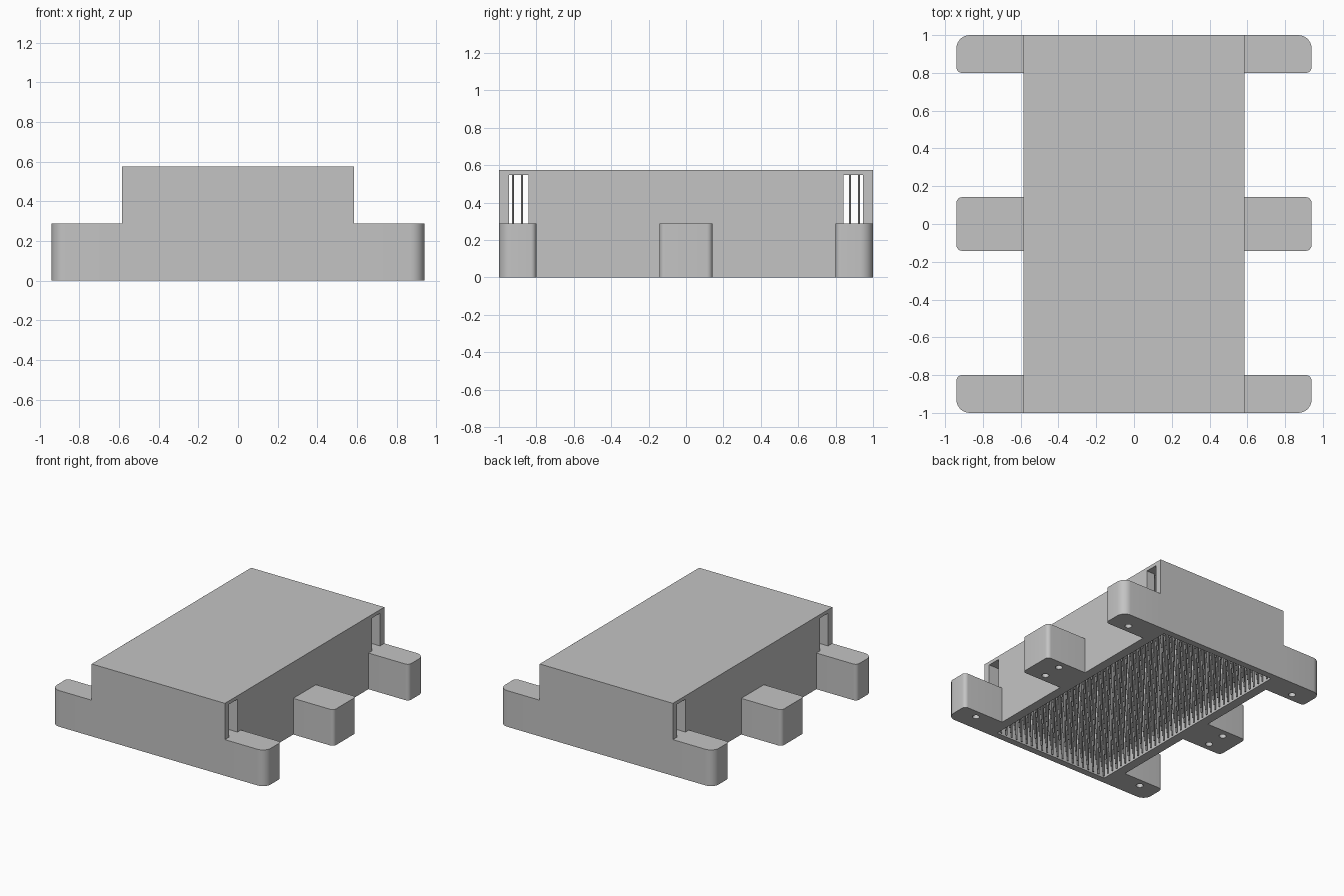
import bpy, bmesh, math
from mathutils import Matrix

cube = bpy.data.objects.get("Cube")
if cube:
    bpy.data.objects.remove(cube, do_unlink=True)

grey = bpy.data.materials.new("plain grey")
grey.use_nodes = True
grey.diffuse_color = (0.55, 0.55, 0.55, 1)
grey.node_tree.nodes["Principled BSDF"].inputs["Base Color"].default_value = (0.55, 0.55, 0.55, 1)

HALF_W, TOP = 0.585, 0.575          # main block
TAB_X, TAB_TOP = 0.94, 0.287        # mounting tabs
CAV_X, CAV_Y, ROOF = 0.51, 0.947, 0.547   # hollow underneath


def make_object(name, bm):
    bmesh.ops.recalc_face_normals(bm, faces=bm.faces)
    mesh = bpy.data.meshes.new(name)
    bm.to_mesh(mesh)
    bm.free()
    mesh.materials.append(grey)
    obj = bpy.data.objects.new(name, mesh)
    bpy.context.collection.objects.link(obj)
    return obj


def add_box(bm, x0, x1, y0, y1, z0, z1):
    size = Matrix.Diagonal((x1 - x0, y1 - y0, z1 - z0, 1))
    centre = Matrix.Translation(((x0 + x1) / 2, (y0 + y1) / 2, (z0 + z1) / 2))
    bmesh.ops.create_cube(bm, size=1, matrix=centre @ size)


def add_cylinder(bm, x, y, z0, z1, radius, sides):
    bmesh.ops.create_cone(bm, cap_ends=True, segments=sides, radius1=radius, radius2=radius,
                          depth=z1 - z0, matrix=Matrix.Translation((x, y, (z0 + z1) / 2)))


def round_corner(x, y, r, start):
    """Quarter arc inside a corner on the +x side, counter-clockwise from start degrees."""
    cx, cy = x - r, y + (r if start < 0 else -r)
    angles = [math.radians(start + 90 * i / 8) for i in range(9)]
    return [(cx + r * math.cos(a), cy + r * math.sin(a)) for a in angles]


def combine(target, tool, operation):
    mod = target.modifiers.new(operation.lower(), 'BOOLEAN')
    mod.operation = operation
    mod.solver = 'EXACT'
    mod.object = tool
    bpy.ops.object.select_all(action='DESELECT')
    bpy.context.view_layer.objects.active = target
    target.select_set(True)
    bpy.ops.object.modifier_apply(modifier=mod.name)
    bpy.data.objects.remove(tool, do_unlink=True)


# Lower slab with three rounded tabs on each side
side = []
for y0, y1, r0, r1 in [(-1, -0.8, 0.07, 0.03), (-0.142, 0.142, 0.03, 0.03), (0.8, 1, 0.03, 0.07)]:
    if y0 > -1:
        side.append((HALF_W, y0))
    side += round_corner(TAB_X, y0, r0, -90) + round_corner(TAB_X, y1, r1, 0)
    if y1 < 1:
        side.append((HALF_W, y1))
outline = side + [(-x, -y) for x, y in side]
bm = bmesh.new()
base = bm.faces.new([bm.verts.new((x, y, 0)) for x, y in outline])
extruded = bmesh.ops.extrude_face_region(bm, geom=[base])["geom"]
bmesh.ops.translate(bm, vec=(0, 0, TAB_TOP),
                    verts=[v for v in extruded if isinstance(v, bmesh.types.BMVert)])
housing = make_object("housing", bm)

# Main block
bm = bmesh.new()
add_box(bm, -HALF_W, HALF_W, -1, 1, 0, TOP)
combine(housing, make_object("main_block", bm), 'UNION')

# Hollow underside
bm = bmesh.new()
add_box(bm, -CAV_X, CAV_X, -CAV_Y, CAV_Y, -0.1, ROOF)
combine(housing, make_object("cavity_cutter", bm), 'DIFFERENCE')

# Side vents at both ends, through both side walls
bm = bmesh.new()
for s in (-1, 1):
    y0, y1 = sorted((s * 0.843, s * CAV_Y))
    add_box(bm, -0.8, 0.8, y0, y1, TAB_TOP, ROOF)
combine(housing, make_object("vent_cutter", bm), 'DIFFERENCE')

# Blind screw holes under the tabs
bm = bmesh.new()
for x in (-0.78, 0.78):
    for y in (-0.865, -0.077, 0.077, 0.865):
        add_cylinder(bm, x, y, -0.1, 0.15, 0.026, 20)
combine(housing, make_object("hole_cutter", bm), 'DIFFERENCE')
bpy.ops.object.shade_smooth_by_angle(angle=math.radians(30))

# Grid of thin pins hanging from the roof of the hollow
bm = bmesh.new()
PITCH = 0.0487
for i in range(-10, 11):
    for j in range(-19, 20):
        add_cylinder(bm, i * PITCH, j * PITCH, 0, ROOF + 0.005, 0.006, 8)
make_object("pins", bm)
